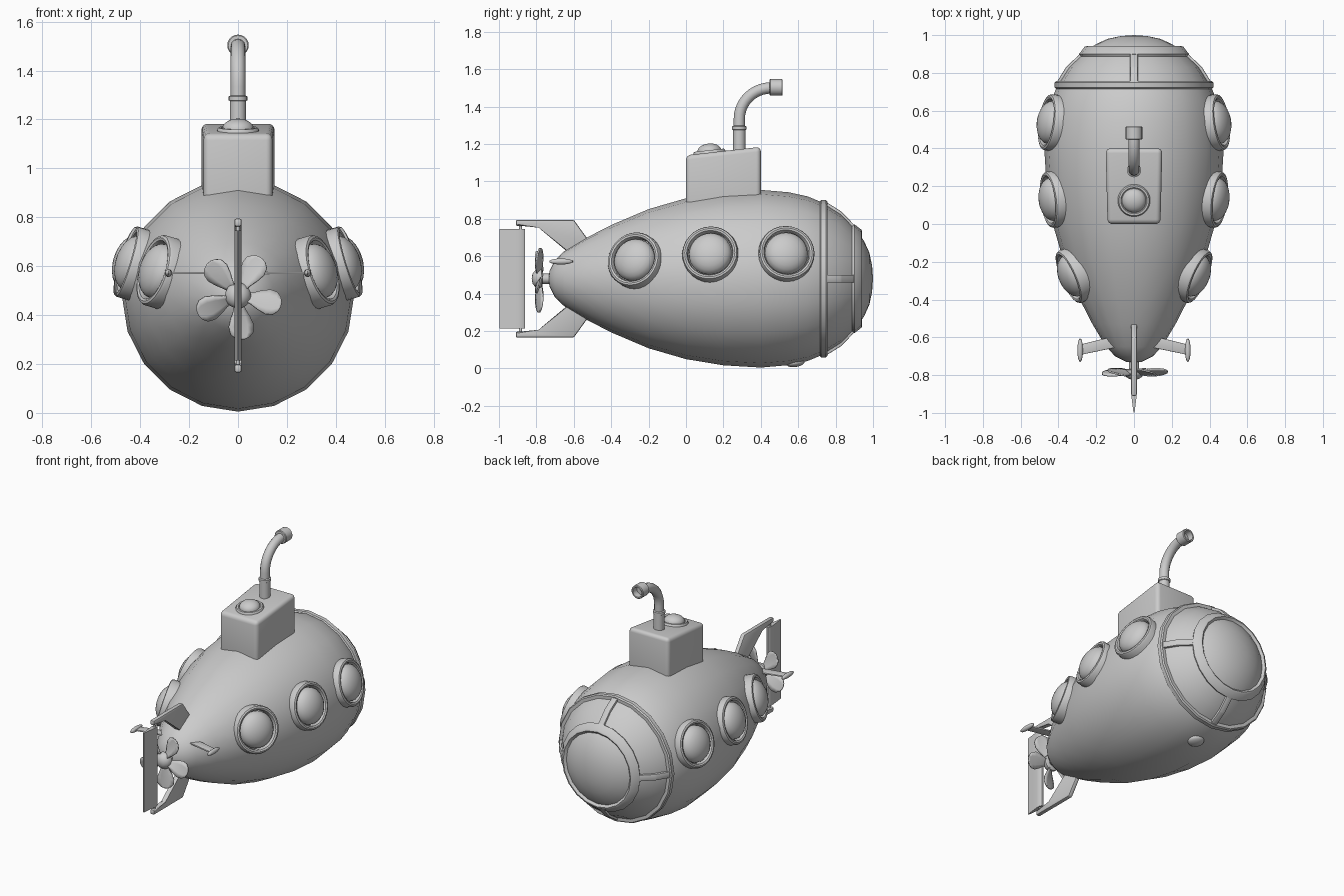
import bpy, bmesh, math
from mathutils import Matrix, Vector

if "Cube" in bpy.data.objects:
    bpy.data.objects.remove(bpy.data.objects["Cube"])

AXIS_Z = 0.48                                     # height of the hull axis
CENTRE = Matrix.Translation((0, 0, AXIS_Z))
ALONG_Y = CENTRE @ Matrix.Rotation(-math.pi / 2, 4, 'X')      # local z -> world y
SIDE = Matrix(((0, 0, 1, 0), (1, 0, 0, 0), (0, 1, 0, 0), (0, 0, 0, 1)))  # (x,y,z) -> (y,z,x)


def finish(bm, name, angle=40):
    bmesh.ops.recalc_face_normals(bm, faces=bm.faces)
    me = bpy.data.meshes.new(name)
    bm.to_mesh(me)
    bm.free()
    ob = bpy.data.objects.new(name, me)
    bpy.context.collection.objects.link(ob)
    bpy.ops.object.select_all(action='DESELECT')
    ob.select_set(True)
    bpy.context.view_layer.objects.active = ob
    bpy.ops.object.shade_smooth_by_angle(angle=math.radians(angle))
    return ob


def lathe(name, profile, mat, segs=20, closed=False):
    """Revolve (radius, height) points about local z."""
    bm = bmesh.new()
    rings = []
    for r, h in profile:
        if r == 0:
            rings.append([bm.verts.new((0, 0, h))] * segs)
        else:
            rings.append([bm.verts.new((r * math.cos(2 * math.pi * i / segs),
                                        r * math.sin(2 * math.pi * i / segs), h)) for i in range(segs)])
    pairs = list(zip(rings, rings[1:])) + ([(rings[-1], rings[0])] if closed else [])
    for a, b in pairs:
        for i in range(segs):
            j = (i + 1) % segs
            bm.faces.new(list(dict.fromkeys((a[i], a[j], b[j], b[i]))))
    bm.transform(mat)
    return finish(bm, name)


def prism(name, pts, depth, mat, bevel=0.0, segs=2):
    """Extrude a flat outline evenly both ways along local z."""
    bm = bmesh.new()
    lo = [bm.verts.new((x, y, -depth / 2)) for x, y in pts]
    hi = [bm.verts.new((x, y, depth / 2)) for x, y in pts]
    bm.faces.new(lo[::-1])
    bm.faces.new(hi)
    for i in range(len(pts)):
        j = (i + 1) % len(pts)
        bm.faces.new((lo[i], lo[j], hi[j], hi[i]))
    bm.transform(mat)
    if bevel:
        bmesh.ops.bevel(bm, geom=bm.edges[:], offset=bevel, segments=segs, profile=0.5, affect='EDGES')
    return finish(bm, name)


def dome(r, base, h, n=6):
    return [(r * math.cos(math.pi / 2 * i / n) if i < n else 0,
             base + h * math.sin(math.pi / 2 * i / n)) for i in range(n + 1)]


def facing(pos, normal):
    return Matrix.Translation(pos) @ Vector(normal).to_track_quat('Z', 'Y').to_matrix().to_4x4()


# Hull
lathe("hull", [(0, -.735), (.04, -.73), (.10, -.70), (.148, -.65), (.22, -.53), (.287, -.4),
               (.372, -.2), (.43, 0), (.463, .2), (.475, .4), (.462, .55), (.44, .65), (.405, .735),
               (.345, .83), (.25, .92), (.20, .953), (.14, .98), (.07, .995), (0, 1.0)], ALONG_Y)

# Nose bands and struts
lathe("nose_band", [(.385, .716), (.413, .716), (.42, .722), (.42, .748), (.413, .756), (.385, .756)],
      ALONG_Y, 20, True)
lathe("nose_window_rim", [(.265, .885), (.284, .888), (.291, .90), (.262, .938), (.25, .942), (.23, .925)],
      ALONG_Y, 20, True)
for k in range(4):
    prism("nose_strut", [(.74, .38), (.74, .416), (.83, .36), (.91, .277), (.90, .24), (.82, .33)], .042,
          CENTRE @ Matrix.Rotation(k * math.pi / 2, 4, 'Y') @ SIDE, .005)

# Portholes: rim and bubble, three on each side
tilt = math.radians(17)
for y, r, slope in ((-.275, .342, -.42), (.13, .452, -.12), (.537, .462, .13)):
    for s in (-1, 1):
        m = facing((s * r * math.cos(tilt), y, AXIS_Z + r * math.sin(tilt)),
                   (s * math.cos(tilt), slope, math.sin(tilt)))
        lathe("porthole_rim", [(.15, -.05), (.15, .012), (.145, .022), (.135, .026), (.125, .022),
                               (.12, .012), (.12, -.05)], m, 28, True)
        lathe("porthole_bubble", dome(.115, .0, .068), m, 28)

# Keel lamp
lathe("keel_lamp", [(.05, -.02)] + dome(.05, 0, .022), facing((0, .585, .03), (0, .15, -1)), 16)

# Conning tower with sloping roof
bm = bmesh.new()
bmesh.ops.create_cube(bm, size=1)
for v in bm.verts:
    front, top = v.co.y > 0, v.co.z > 0
    v.co = Vector((math.copysign(.15 if front else .14, v.co.x), .4 if front else 0,
                   (1.185 if front else 1.14) if top else .82))
bmesh.ops.bevel(bm, geom=bm.edges[:], offset=.025, segments=4, profile=.5, affect='EDGES')
finish(bm, "conning_tower")

# Hatch on the roof
lathe("hatch", [(.086, -.03), (.086, .006), (.08, .014), (.07, .014), (.066, .01)] + dome(.064, .01, .04),
      facing((0, .125, 1.153), (0, -.11, 1)), 24)

# Periscope: collar, bent pipe, hollow head
cu = bpy.data.curves.new("periscope_pipe", 'CURVE')
cu.dimensions = '3D'
cu.bevel_depth = .03
cu.bevel_resolution = 4
cu.use_fill_caps = True
path = [(.285, 1.13)] + [(.455 - .17 * math.cos(a), 1.335 + .165 * math.sin(a))
                         for a in (math.pi / 2 * i / 10 for i in range(11))] + [(.475, 1.5)]
sp = cu.splines.new('POLY')
sp.points.add(len(path) - 1)
for p, (y, z) in zip(sp.points, path):
    p.co = (0, y, z, 1)
sp.use_smooth = True
bpy.context.collection.objects.link(bpy.data.objects.new("periscope_pipe", cu))
lathe("periscope_collar", [(.033, 1.14), (.033, 1.275), (.038, 1.278), (.038, 1.294), (.03, 1.298)],
      Matrix.Translation((0, .285, 0)))
lathe("periscope_head", [(0, 0), (.04, 0), (.044, .004), (.044, .066), (.04, .07), (.032, .07), (.03, .03), (0, .03)],
      Matrix.Translation((0, .447, 1.503)) @ Matrix.Rotation(-math.pi / 2, 4, 'X'))

# Propeller shaft, hub and blades
lathe("propeller_shaft", [(.027, -.79), (.027, -.70)], ALONG_Y, 16)
lathe("propeller_hub", [(0, -.825), (.025, -.821), (.043, -.808), (.053, -.79), (.053, -.773), (.045, -.768), (0, -.768)],
      ALONG_Y, 20)
for k in range(5):
    bm = bmesh.new()
    rows = []
    for u, w, deg in ((.03, .018, 38), (.06, .028, 32), (.09, .043, 26), (.125, .054, 20),
                      (.155, .049, 17), (.173, .031, 15), (.181, .01, 14)):
        t = math.radians(deg)
        rows.append([bm.verts.new((u, f * w * math.sin(t), f * w * math.cos(t))) for f in (-1, -.5, 0, .5, 1)])
    for a, b in zip(rows, rows[1:]):
        for i in range(4):
            bm.faces.new((a[i], a[i + 1], b[i + 1], b[i]))
    bm.transform(Matrix.Translation((0, -.785, AXIS_Z)) @ Matrix.Rotation(-math.radians(60 - 72 * k), 4, 'Y'))
    ob = finish(bm, "propeller_blade")
    sol = ob.modifiers.new("thickness", 'SOLIDIFY')
    sol.thickness = .008
    sol.offset = 0

# Upper and lower tail fins with rudder pins
fin = [(-.91, .315), (-.60, .315), (-.51, .19), (-.55, .07), (-.785, .282), (-.91, .282)]
for s in (1, -1):
    prism("tail_fin", [(y, s * z) for y, z in fin], .03, CENTRE @ SIDE, .009)
    lathe("rudder_pin", [(.008, .25), (.008, .295)],
          Matrix.Translation((0, -.885, AXIS_Z)) @ Matrix.Scale(s, 4, (0, 0, 1)), 10)

# Rudder with a tapered section
half = [(.003, -.998), (.009, -.95), (.015, -.90), (.014, -.872), (.006, -.86)]
prism("rudder", half + [(-x, y) for x, y in reversed(half)], .53, CENTRE)

# Side diving planes with spindle tips
for s in (-1, 1):
    prism("diving_plane", [(s * x, y) for x, y in ((.03, -.575), (.28, -.637), (.28, -.692), (.03, -.64))],
          .01, Matrix.Translation((0, 0, .572)), .003)
    bm = bmesh.new()
    bmesh.ops.create_uvsphere(bm, u_segments=16, v_segments=10, radius=1)
    bm.transform(Matrix.Translation((s * .285, -.668, .572)) @ Matrix.Diagonal((.015, .063, .016, 1)))
    finish(bm, "diving_plane_tip")
